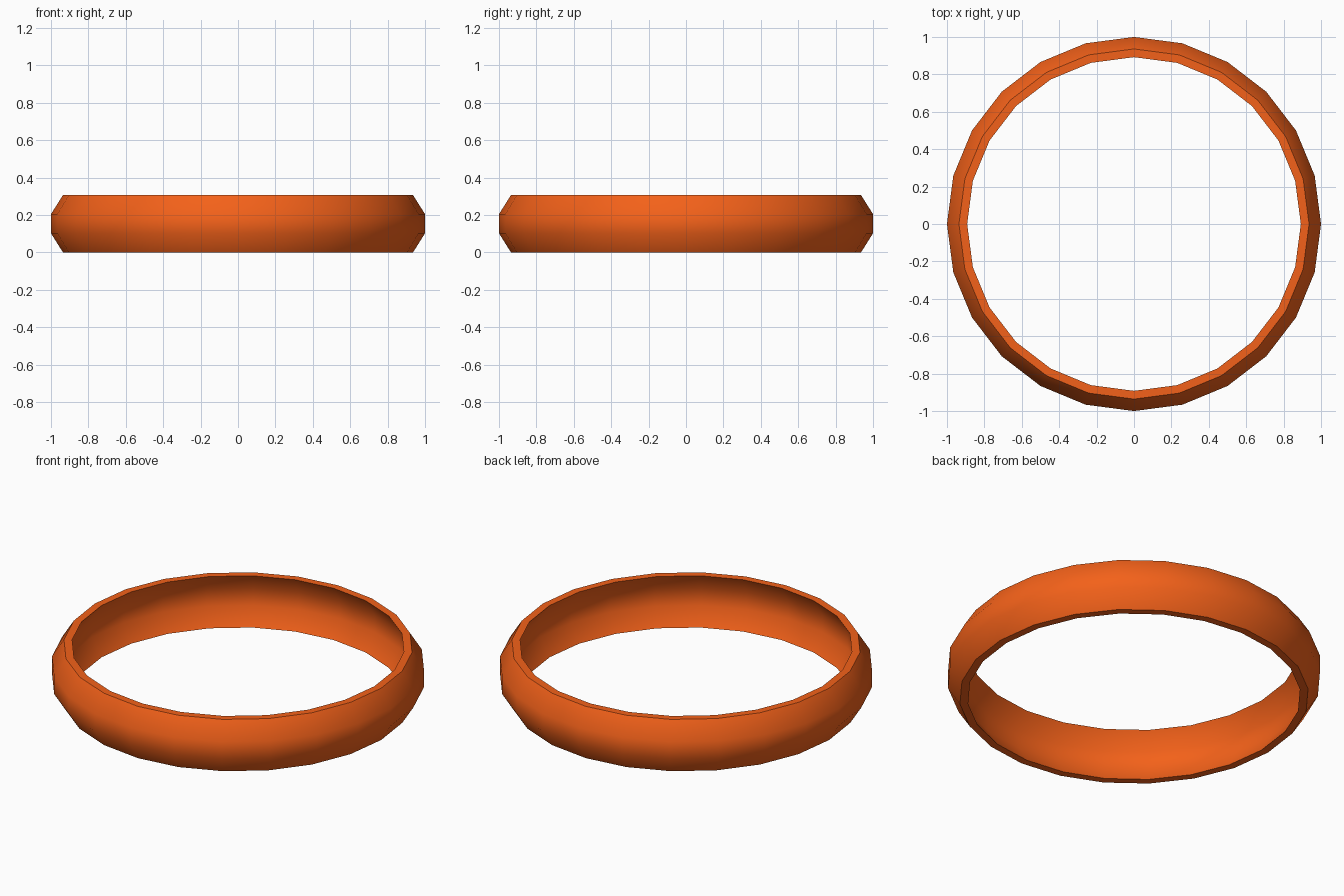
import bpy, bmesh, math

if "Cube" in bpy.data.objects:
    bpy.data.objects.remove(bpy.data.objects["Cube"])

SIDES = 24
# closed band cross-section (radius, height): outer face up, inner face down
PROFILE = [(0.936, 0), (1.0, 0.102), (1.0, 0.204), (0.936, 0.306),
           (0.892, 0.306), (0.955, 0.204), (0.955, 0.102), (0.892, 0)]

# ring band: sweep the cross-section around z
bm = bmesh.new()
rings = []
for i in range(SIDES):
    a = math.tau * i / SIDES
    rings.append([bm.verts.new((r * math.cos(a), r * math.sin(a), z)) for r, z in PROFILE])
n = len(PROFILE)
for i in range(SIDES):
    p, q = rings[i], rings[(i + 1) % SIDES]
    for j in range(n):
        k = (j + 1) % n
        bm.faces.new((p[j], q[j], q[k], p[k]))
bmesh.ops.recalc_face_normals(bm, faces=bm.faces)
mesh = bpy.data.meshes.new("ring_band")
bm.to_mesh(mesh)
bm.free()
band = bpy.data.objects.new("ring_band", mesh)
bpy.context.collection.objects.link(band)

# smooth walls with crisp flat rims
bpy.context.view_layer.objects.active = band
band.select_set(True)
bpy.ops.object.shade_smooth_by_angle(angle=math.radians(45))

# orange colour
orange = bpy.data.materials.new("orange")
orange.diffuse_color = (0.9, 0.12, 0.01, 1)
orange.use_nodes = True
orange.node_tree.nodes["Principled BSDF"].inputs["Base Color"].default_value = orange.diffuse_color
mesh.materials.append(orange)
